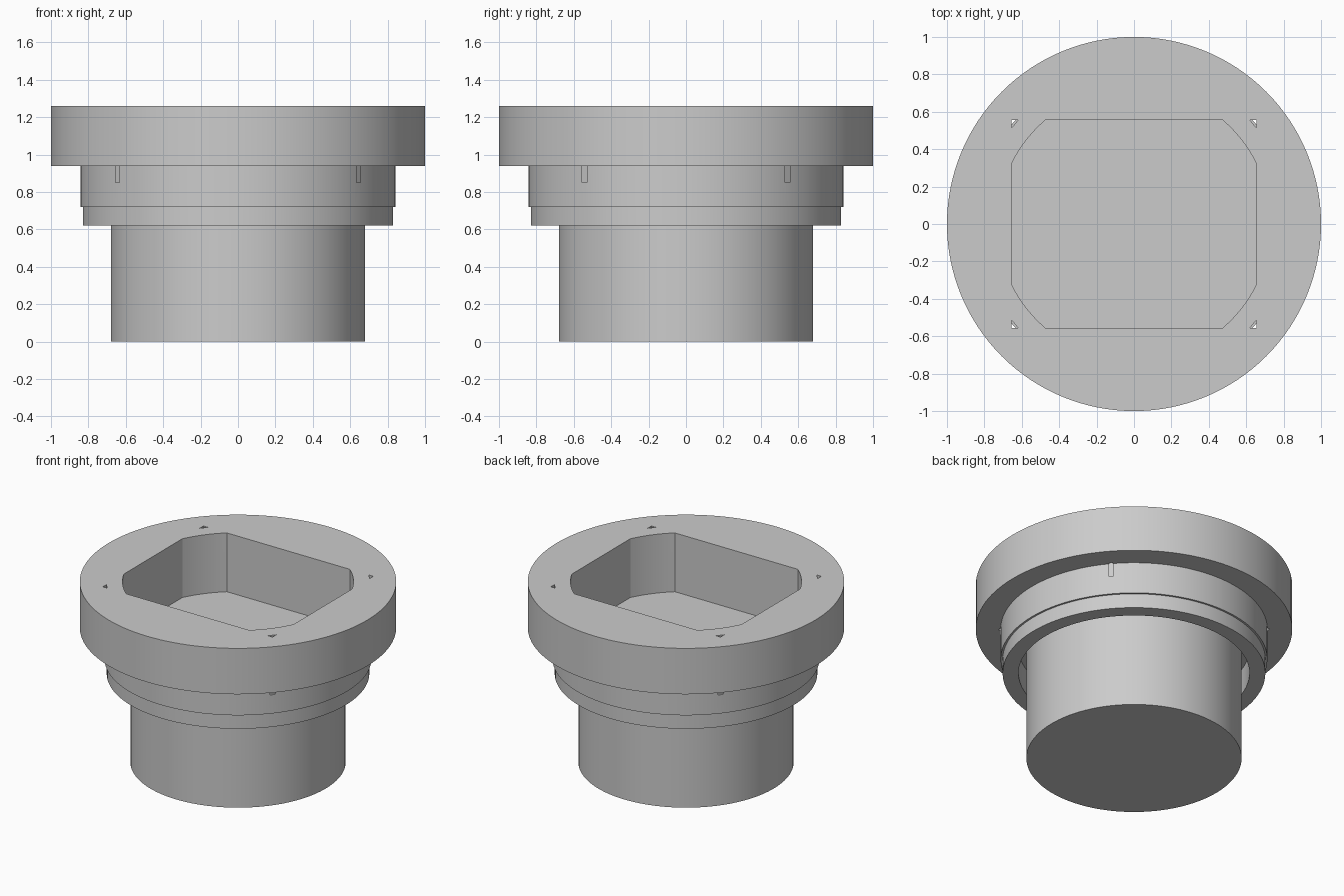
import bpy
import bmesh
import math

cube = bpy.data.objects.get("Cube")
if cube:
    bpy.data.objects.remove(cube, do_unlink=True)

SEGMENTS = 128
TOP = 1.26
POCKET_FLOOR = 0.85
HALF_X, HALF_Y = 0.655, 0.555

grey = bpy.data.materials.new("plain grey")
grey.use_nodes = True
colour = (0.6, 0.6, 0.6, 1)
grey.diffuse_color = colour
grey.node_tree.nodes["Principled BSDF"].inputs["Base Color"].default_value = colour


def make_object(name, bm):
    bmesh.ops.recalc_face_normals(bm, faces=bm.faces)
    mesh = bpy.data.meshes.new(name)
    bm.to_mesh(mesh)
    bm.free()
    mesh.materials.append(grey)
    obj = bpy.data.objects.new(name, mesh)
    bpy.context.collection.objects.link(obj)
    return obj


def lathe(name, profile):
    """Revolve (radius, height) points; the ends are closed with discs."""
    bm = bmesh.new()
    rings = []
    for r, z in profile:
        rings.append([bm.verts.new((r * math.cos(a), r * math.sin(a), z))
                      for a in (math.tau * i / SEGMENTS for i in range(SEGMENTS))])
    for low, high in zip(rings, rings[1:]):
        for i in range(SEGMENTS):
            j = (i + 1) % SEGMENTS
            bm.faces.new((low[i], low[j], high[j], high[i]))
    bm.faces.new(rings[0])
    bm.faces.new(rings[-1])
    return make_object(name, bm)


def prism(name, outline, bottom, top):
    bm = bmesh.new()
    base = bm.faces.new([bm.verts.new((x, y, bottom)) for x, y in outline])
    grown = bmesh.ops.extrude_face_region(bm, geom=[base])["geom"]
    for v in grown:
        if isinstance(v, bmesh.types.BMVert):
            v.co.z = top
    return make_object(name, bm)


def corner_arc(radius, steps):
    """Arc between the right and back sides of the rectangle, first quadrant."""
    start = math.acos(HALF_X / radius)
    end = math.asin(HALF_Y / radius)
    angles = [start + (end - start) * i / steps for i in range(steps + 1)]
    return [(radius * math.cos(a), radius * math.sin(a)) for a in angles]


# Stepped round body with a groove between the stem and the collar
body = lathe("stepped_body", [
    (0.68, 0), (0.68, 0.8), (0.73, 0.8), (0.73, 0.62), (0.83, 0.62),
    (0.83, 0.72), (0.843, 0.72), (0.843, 0.94), (1, 0.94), (1, TOP)])

# Rectangular pocket with rounded corners
arc = corner_arc(0.73, 8)
half = arc + [(-x, y) for x, y in reversed(arc)]
outline = half + [(-x, -y) for x, y in half]
cutters = [prism("pocket_cutter", outline, POCKET_FLOOR, TOP + 0.2)]

# Small corner slots running down through the rim
slot = corner_arc(0.832, 2) + [(HALF_X, HALF_Y)]
for sx in (-1, 1):
    for sy in (-1, 1):
        cutters.append(prism("slot_cutter", [(sx * x, sy * y) for x, y in slot],
                             POCKET_FLOOR, TOP + 0.2))

bpy.ops.object.select_all(action='DESELECT')
body.select_set(True)
bpy.context.view_layer.objects.active = body
for cutter in cutters:
    cut = body.modifiers.new("cut", 'BOOLEAN')
    cut.operation = 'DIFFERENCE'
    cut.solver = 'EXACT'
    cut.object = cutter
    bpy.ops.object.modifier_apply(modifier=cut.name)
    bpy.data.objects.remove(cutter, do_unlink=True)

bpy.ops.object.shade_smooth_by_angle(angle=math.radians(25))
